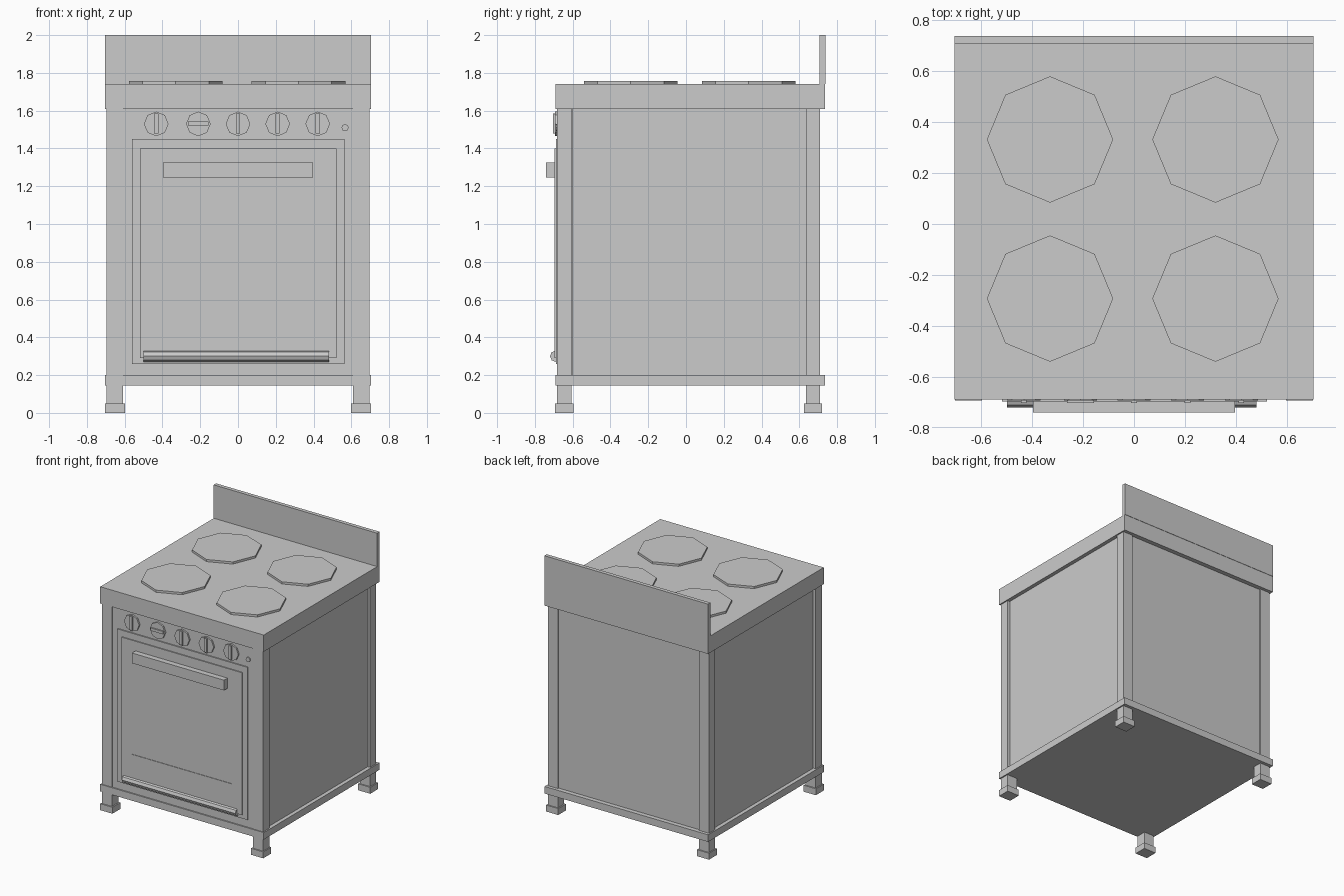
import bpy, math
from mathutils import Matrix

if "Cube" in bpy.data.objects:
    bpy.data.objects.remove(bpy.data.objects["Cube"])


def box(name, x0, x1, y0, y1, z0, z1):
    """Axis-aligned box given by its limits."""
    bpy.ops.mesh.primitive_cube_add(size=1)
    ob = bpy.context.object
    ob.name = name
    ob.data.transform(Matrix.Diagonal((x1 - x0, y1 - y0, z1 - z0, 1)))
    ob.location = ((x0 + x1) / 2, (y0 + y1) / 2, (z0 + z1) / 2)
    return ob


def octagon(name, r, depth, loc, axis='Z'):
    """Eight-sided prism with corners on the main axes."""
    rot = {'Z': (0, 0, 0), 'Y': (math.pi / 2, 0, 0), 'X': (0, math.pi / 2, 0)}[axis]
    bpy.ops.mesh.primitive_cylinder_add(vertices=8, radius=r, depth=depth,
                                        location=loc, rotation=rot)
    bpy.context.object.name = name


# Base plate, cooktop and backsplash
box("base_plate", -0.705, 0.705, -0.69, 0.735, 0.145, 0.20)
box("cooktop", -0.705, 0.705, -0.69, 0.735, 1.61, 1.74)
box("backsplash", -0.705, 0.705, 0.708, 0.738, 1.74, 2.0)

# Corner posts and two-step feet
for sx, side in ((-1, "left"), (1, "right")):
    for y0, y1, end in ((-0.683, -0.605, "front"), (0.635, 0.71, "back")):
        xa, xb = sorted((sx * 0.608, sx * 0.695))
        box(f"{end}_{side}_post", xa, xb, y0, y1, 0.20, 1.61)
        box(f"{end}_{side}_leg", xa, xb, y0, y1, 0.05, 0.145)
        xa, xb = sorted((sx * 0.598, sx * 0.703))
        box(f"{end}_{side}_foot", xa, xb, y0 - 0.01, y1 + 0.01, 0, 0.05)

# Body with panels slightly recessed between the posts
box("oven_body", -0.675, 0.675, -0.60, 0.70, 0.20, 1.61)
box("front_panel", -0.608, 0.608, -0.68, -0.60, 0.20, 1.61)

# Oven door: outer frame, raised inner frame, recessed window
box("door_outer", -0.56, 0.563, -0.689, -0.68, 0.26, 1.45)
Y0, Y1 = -0.697, -0.688
box("door_top_rail", -0.518, 0.522, Y0, Y1, 1.185, 1.40)
box("door_bottom_rail", -0.518, 0.522, Y0, Y1, 0.29, 0.51)
box("door_left_stile", -0.518, -0.428, Y0, Y1, 0.51, 1.185)
box("door_right_stile", 0.433, 0.522, Y0, Y1, 0.51, 1.185)
box("door_window", -0.428, 0.433, -0.693, Y1, 0.51, 1.185)

# Door handle and lower bar
box("door_handle", -0.396, 0.397, -0.74, -0.69, 1.245, 1.325)
octagon("lower_bar", 0.03, 0.98, (-0.009, -0.69, 0.30), 'X')

# Control knobs with grips (the second one is turned)
for i, x in enumerate((-0.433, -0.21, 0.0, 0.21, 0.422)):
    octagon(f"knob_{i + 1}", 0.065, 0.015, (x, -0.685, 1.53), 'Y')
    grip = box(f"knob_grip_{i + 1}", x - 0.011, x + 0.011, -0.703, -0.69, 1.478, 1.585)
    if i == 1:
        grip.rotation_euler.y = math.pi / 2
octagon("indicator_light", 0.019, 0.012, (0.567, -0.683, 1.51), 'Y')

# Burner plates
for i, (x, y) in enumerate(((-0.33, -0.293), (0.32, -0.293), (-0.33, 0.332), (0.32, 0.332))):
    octagon(f"burner_{i + 1}", 0.248, 0.03, (x, y, 1.742))
